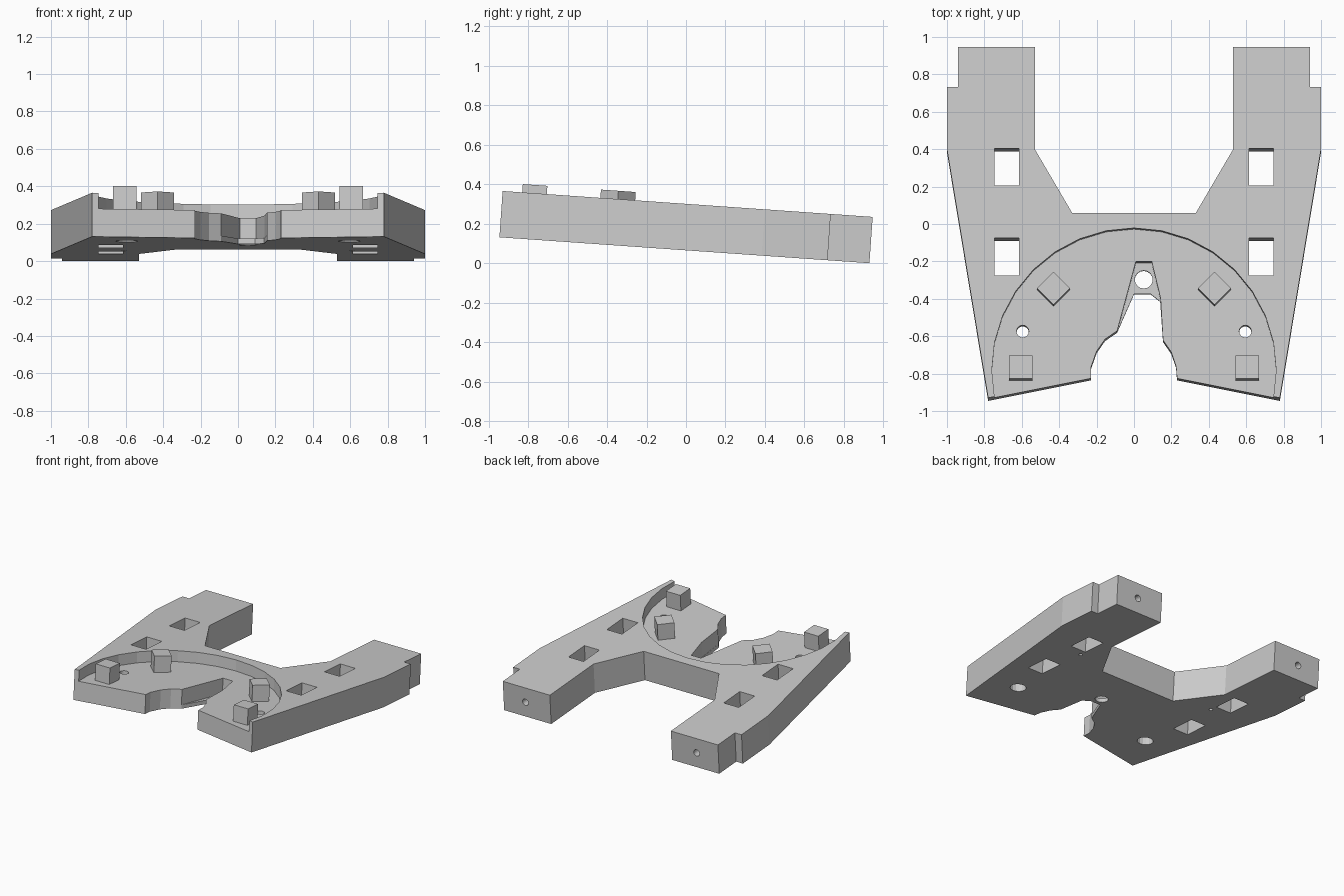
import bpy, bmesh, math
from mathutils import Matrix

if "Cube" in bpy.data.objects:
    bpy.data.objects.remove(bpy.data.objects["Cube"])

# Everything is modelled flat (w = thickness) and then tilted 4 degrees backwards
TILT = Matrix.Translation((0, -0.008, 0.0656)) @ Matrix.Rotation(math.radians(-4), 4, 'X')
THICK, FLOOR, POST_TOP = 0.235, 0.15, 0.277


def prism(name, pts, w0, w1):
    """Extrude a flat outline from height w0 to w1."""
    bm = bmesh.new()
    face = bm.faces.new([bm.verts.new((x, y, w0)) for x, y in pts])
    ext = bmesh.ops.extrude_face_region(bm, geom=[face])
    bmesh.ops.translate(bm, vec=(0, 0, w1 - w0),
                        verts=[v for v in ext['geom'] if isinstance(v, bmesh.types.BMVert)])
    bmesh.ops.recalc_face_normals(bm, faces=bm.faces)
    mesh = bpy.data.meshes.new(name)
    bm.to_mesh(mesh)
    bm.free()
    mesh.transform(TILT)
    obj = bpy.data.objects.new(name, mesh)
    bpy.context.collection.objects.link(obj)
    return obj


def ring(cx, cy, r, n, start=0.0):
    return [(cx + r * math.cos(start + 2 * math.pi * i / n),
             cy + r * math.sin(start + 2 * math.pi * i / n)) for i in range(n)]


def rect(x0, x1, y0, y1):
    return [(x0, y0), (x1, y0), (x1, y1), (x0, y1)]


def cut(target, cutter):
    mod = target.modifiers.new("cut", 'BOOLEAN')
    mod.operation, mod.solver, mod.object = 'DIFFERENCE', 'EXACT', cutter
    bpy.context.view_layer.objects.active = target
    bpy.ops.object.modifier_apply(modifier=mod.name)
    bpy.data.objects.remove(cutter)


# Base plate outline: right half from the notch round to the rear bridge
right = [(0.23, -0.83), (0.78, -0.94), (1.0, 0.392), (1.0, 0.727), (0.942, 0.727),
         (0.942, 0.94), (0.53, 0.94), (0.53, 0.392), (0.33, 0.05)]
left = [(-x, y) for x, y in reversed(right)]
# Front notch, left side to right side, ending at the small tab
notch = [(-0.23, -0.77), (-0.20, -0.685), (-0.155, -0.62), (-0.09, -0.575),
         (0.0, -0.37), (0.09, -0.37), (0.14, -0.41), (0.155, -0.625),
         (0.20, -0.69), (0.225, -0.765)]
plate = prism("base_plate", right + left + notch, 0, THICK)

# Round recess in the top, open to the front
cut(plate, prism("recess", ring(0, -0.79, 0.76, 32), FLOOR, 0.4))

# Pocket above the thin tab, and the hole through the tab
pocket = [(-0.09, -0.575), (0.0, -0.60), (0.155, -0.625), (0.142, -0.40),
          (0.095, -0.204), (0.01, -0.204)]
cut(plate, prism("pocket", pocket, 0.03, 0.3))
cut(plate, prism("tab_hole", ring(0.052, -0.292, 0.048, 16), -0.1, 0.1))

for s in (-1, 1):
    # Square windows through each arm
    for y0 in (0.197, -0.284):
        cut(plate, prism("window", rect(s * 0.68 - 0.066, s * 0.68 + 0.066, y0, y0 + 0.2), -0.1, 0.4))
    # Screw hole with a wider seat underneath
    cut(plate, prism("screw_hole", ring(s * 0.595, -0.578, 0.033, 16), -0.1, 0.3))
    cut(plate, prism("screw_seat", ring(s * 0.595, -0.578, 0.058, 16), -0.1, 0.06))
    # Small blind hole in the underside
    cut(plate, prism("pin_hole", ring(s * 0.61, 0.14, 0.014, 12), -0.1, 0.1))
    # Blind hole in the rear end of the arm
    bore = prism("end_bore", ring(0, 0, 0.026, 16), 0, 0.4)
    bore.data.transform(TILT @ Matrix.Translation((s * 0.75, 1.04, 0.117))
                        @ Matrix.Rotation(math.radians(90), 4, 'X') @ TILT.inverted())
    cut(plate, bore)

    # Locating posts: one square to the plate, one turned 45 degrees
    side = "left" if s < 0 else "right"
    prism(side + "_front_post",
          ring(s * 0.605, -0.778, 0.0884, 4, math.pi / 4), FLOOR - 0.01, POST_TOP)
    prism(side + "_diamond_post",
          ring(s * 0.43, -0.355, 0.0884, 4), FLOOR - 0.01, POST_TOP)
